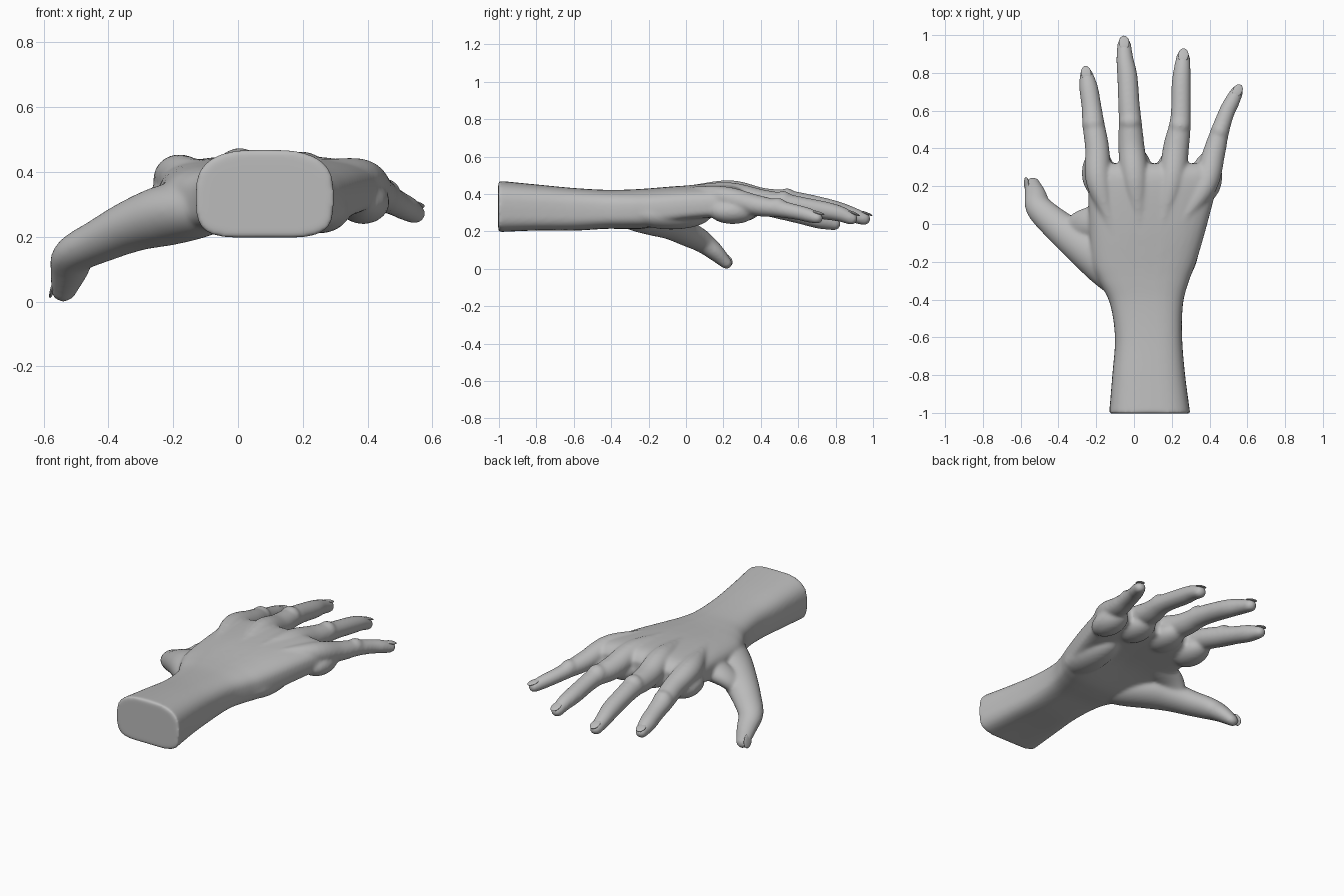
import bpy
import bmesh
from math import sin, cos, pi, copysign
from mathutils import Vector, Matrix

cube = bpy.data.objects.get("Cube")
if cube:
    bpy.data.objects.remove(cube, do_unlink=True)

SIDES = 32
STEPS = 6
UP = Vector((0, 0, 1))


def make_material(name, value):
    mat = bpy.data.materials.new(name)
    mat.use_nodes = True
    colour = (value, value, value, 1)
    mat.diffuse_color = colour
    mat.node_tree.nodes["Principled BSDF"].inputs["Base Color"].default_value = colour
    return mat


def make_object(name, bm, mat):
    mesh = bpy.data.meshes.new(name)
    bm.to_mesh(mesh)
    bm.free()
    mesh.materials.append(mat)
    for poly in mesh.polygons:
        poly.use_smooth = True
    obj = bpy.data.objects.new(name, mesh)
    bpy.context.collection.objects.link(obj)
    return obj


def smooth_path(rows):
    """Catmull-Rom interpolation of every value in the rows."""
    rows = [Vector(r) for r in rows]
    padded = [rows[0]] + rows + [rows[-1]]
    result = []
    for a, b, c, d in zip(padded, padded[1:], padded[2:], padded[3:]):
        for i in range(STEPS):
            t = i / STEPS
            result.append(b + (c - a) * (t / 2)
                          + (a * 2 - b * 5 + c * 4 - d) * (t * t / 2)
                          + (b * 3 - a - c * 3 + d) * (t ** 3 / 2))
    result.append(rows[-1])
    return result


def skin(bm, rings):
    """Closed tube through a list of rings of points."""
    loops = [[bm.verts.new(p) for p in ring] for ring in rings]
    for low, high in zip(loops, loops[1:]):
        for i in range(SIDES):
            j = (i + 1) % SIDES
            bm.faces.new((low[i], low[j], high[j], high[i]))
    bm.faces.new(loops[0][::-1])
    bm.faces.new(loops[-1])


def palm_ring(row):
    """Rounded box section, squarer and hollowed underneath."""
    x, y, z, wide, high, cup = row
    points = []
    for i in range(SIDES):
        a = 2 * pi * i / SIDES
        power = 0.7 if a <= pi else 0.55
        u = copysign(abs(cos(a)) ** power, cos(a))
        v = copysign(abs(sin(a)) ** power, sin(a))
        lift = cup * (1 - u * u) if v < 0 else 0
        points.append(Vector((x + u * wide, y, z + v * high + lift)))
    return points


def finger(bm, rows, flat=0.95):
    """Round tube with a domed tip; returns tip centre, direction and radius."""
    path = smooth_path(rows)
    spine = [r.xyz for r in path]
    radii = [r[3] + 0.003 for r in path]
    rings = []

    def ring(centre, along, radius):
        side = along.cross(UP).normalized()
        top = side.cross(along)
        rings.append([centre + side * (cos(a) * radius) + top * (sin(a) * radius * flat)
                      for a in (2 * pi * i / SIDES for i in range(SIDES))])

    last = len(spine) - 1
    for i, (centre, radius) in enumerate(zip(spine, radii)):
        along = (spine[min(i + 1, last)] - spine[max(i - 1, 0)]).normalized()
        ring(centre, along, radius)
    for k in range(1, 6):
        t = k * pi / 11
        ring(spine[-1] + along * (sin(t) * radius), along, cos(t) * radius)
    skin(bm, rings)
    return spine[-1], along, radius


def pad(bm, centre, size, frame=Matrix()):
    """Stretched ball used for flesh pads, joints and nails."""
    bmesh.ops.create_uvsphere(bm, u_segments=20, v_segments=12, radius=1,
                              matrix=Matrix.Translation(centre) @ frame
                              @ Matrix.Diagonal((*size, 1)))


def nail(bm, tip, facing):
    """Thin oval plate on the back of a fingertip."""
    centre, along, radius = tip
    side = along.cross(facing).normalized()
    top = side.cross(along)
    frame = Matrix((side, along, top)).transposed().to_4x4()
    pad(bm, centre + top * (radius * 0.84), (radius * 0.75, radius * 1.05, 0.007), frame)


skin_grey = make_material("plain grey", 0.5)
hand = bmesh.new()
nails = bmesh.new()

# Forearm, wrist and palm: centre, half width, half height, hollow
palm = [
    (.083, -1.004, .328, .215, .143, .012),
    (.078, -.8, .323, .193, .128, .01),
    (.077, -.6, .318, .178, .114, 0),
    (.066, -.42, .318, .194, .104, 0),
    (.052, -.3, .318, .24, .106, 0),
    (.052, -.2, .32, .278, .11, .01),
    (.075, 0, .338, .313, .107, .04),
    (.098, .2, .35, .34, .1, .04),
    (.106, .28, .352, .34, .083, .03),
    (.1, .32, .352, .3, .045, 0),
]
skin(hand, [palm_ring(r) for r in smooth_path(palm)])
pad(hand, (.25, -.08, .29), (.1, .22, .08))

# Fingers, each starting as a tendon on the back of the hand
fingers = {
    "index": [(0, -.3, .396, .02), (-.12, 0, .408, .028), (-.185, .22, .39, .065),
              (-.195, .4, .35, .061), (-.215, .53, .315, .056), (-.225, .62, .288, .05),
              (-.24, .72, .26, .047), (-.252, .792, .24, .033)],
    "middle": [(.05, -.3, .396, .02), (.03, 0, .416, .028), (.005, .23, .407, .068),
               (-.013, .4, .368, .067), (-.02, .54, .362, .058), (-.027, .64, .348, .054),
               (-.035, .78, .318, .051), (-.048, .87, .295, .043), (-.052, .95, .268, .034)],
    "ring": [(.09, -.3, .396, .02), (.15, 0, .416, .028), (.2, .22, .398, .066),
             (.222, .4, .36, .066), (.243, .52, .35, .055), (.248, .6, .338, .05),
             (.25, .74, .312, .048), (.255, .82, .295, .042), (.26, .882, .27, .034)],
    "little": [(.13, -.3, .396, .02), (.25, 0, .408, .028), (.375, .2, .382, .06),
               (.422, .37, .34, .057), (.455, .49, .322, .046), (.49, .59, .303, .04),
               (.52, .65, .288, .038), (.545, .7, .272, .031)],
}
for rows in fingers.values():
    nail(nails, finger(hand, rows), UP)
    # Middle joint and the fleshy base under the knuckle
    x, y, z, r = rows[4]
    pad(hand, (x, y, z + .006), (r + .004, .055, r + .006))
    x, y, z, r = rows[2]
    pad(hand, (x * 1.03, y + .05, z - .075), (r + .022, .13, .068))

# Thumb with its pad, and the web beside the palm
thumb = [(0, -.38, .3, .06), (-.11, -.265, .285, .1), (-.215, -.155, .268, .112),
         (-.32, -.075, .236, .096), (-.42, .005, .19, .08), (-.502, .085, .146, .068),
         (-.522, .155, .09, .055), (-.537, .21, .036, .038)]
nail(nails, finger(hand, thumb, 0.82), Vector((-1, 0, 0.4)))
finger(hand, [(-.1, .03, .33, .09), (-.24, 0, .295, .085),
              (-.33, -.02, .24, .065), (-.4, 0, .2, .035)], 0.65)

# Fuse the parts into one soft skin
bmesh.ops.recalc_face_normals(hand, faces=hand.faces)
body = make_object("hand", hand, skin_grey)
fuse = body.modifiers.new("fuse", "REMESH")
fuse.mode = "VOXEL"
fuse.voxel_size = 0.008
fuse.use_smooth_shade = True
soften = body.modifiers.new("soften", "SMOOTH")
soften.factor = 0.5
soften.iterations = 18

make_object("fingernails", nails, skin_grey)
